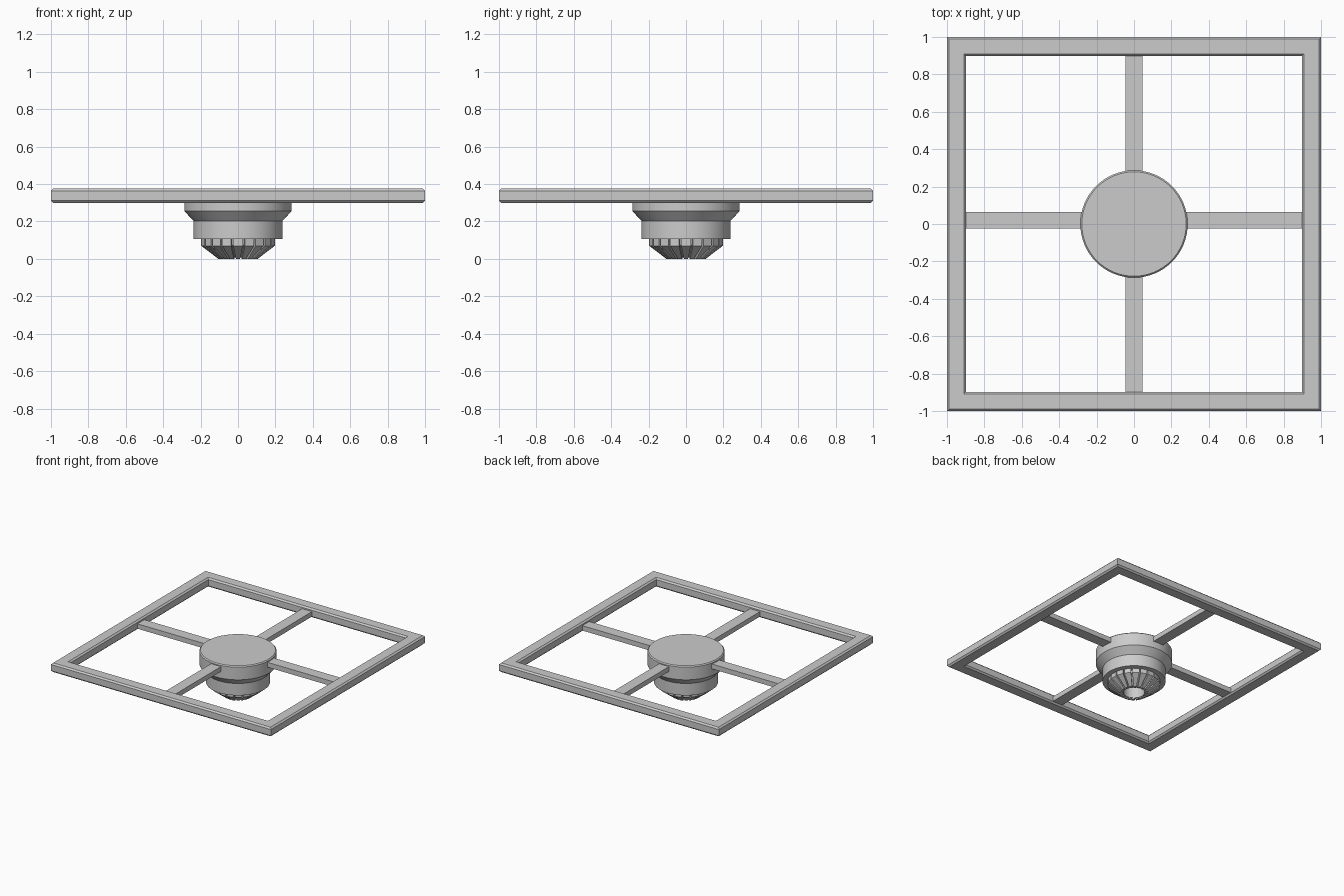
import bpy, bmesh, math
from mathutils import Matrix

if "Cube" in bpy.data.objects:
    bpy.data.objects.remove(bpy.data.objects["Cube"])

grey = bpy.data.materials.new("light_grey")
grey.diffuse_color = (0.6, 0.6, 0.6, 1)
grey.use_nodes = True
grey.node_tree.nodes["Principled BSDF"].inputs["Base Color"].default_value = grey.diffuse_color


def finish(name, bm, smooth=False):
    bmesh.ops.recalc_face_normals(bm, faces=bm.faces[:])
    me = bpy.data.meshes.new(name)
    bm.to_mesh(me)
    bm.free()
    me.materials.append(grey)
    ob = bpy.data.objects.new(name, me)
    bpy.context.collection.objects.link(ob)
    if smooth:
        bpy.context.view_layer.objects.active = ob
        ob.select_set(True)
        bpy.ops.object.shade_smooth_by_angle(angle=math.radians(25))
        ob.select_set(False)
    return ob


def box(name, x0, x1, y0, y1, z0, z1):
    bm = bmesh.new()
    bmesh.ops.create_cube(bm, size=1)
    for v in bm.verts:
        v.co = (x1 if v.co.x > 0 else x0, y1 if v.co.y > 0 else y0, z1 if v.co.z > 0 else z0)
    return finish(name, bm)


def sweep(name, profile, sides, closed, turn=0, smooth=False):
    """Spin a (radius, height) profile round z; four sides give a square ring."""
    bm = bmesh.new()
    rings = []
    for r, z in profile:
        if r == 0:
            rings.append([bm.verts.new((0, 0, z))] * sides)
            continue
        rings.append([bm.verts.new((r * math.cos(turn + math.tau * i / sides),
                                    r * math.sin(turn + math.tau * i / sides), z))
                      for i in range(sides)])
    pairs = list(zip(rings, rings[1:])) + ([(rings[-1], rings[0])] if closed else [])
    for a, b in pairs:
        for i in range(sides):
            j = (i + 1) % sides
            bm.faces.new(list(dict.fromkeys((a[i], a[j], b[j], b[i]))))
    return finish(name, bm, smooth)


# Square outer frame with chamfered edges
c = 0.012
section = [(1 - c, 0.3), (1, 0.3 + c), (1, 0.375 - c), (1 - c, 0.375),
           (0.897 + c, 0.375), (0.897, 0.375 - c), (0.897, 0.3 + c), (0.897 + c, 0.3)]
sweep("outer_frame", [(r * math.sqrt(2), z) for r, z in section], 4, True, math.pi / 4)

# Four spokes; the side pair sits slightly off centre
for side, s in (("left", -1), ("right", 1)):
    a, b = sorted((0.2 * s, 0.9 * s))
    box("spoke_" + side, a, b, -0.025, 0.065, 0.312, 0.352)
for side, s in (("front", -1), ("back", 1)):
    a, b = sorted((0.2 * s, 0.9 * s))
    box("spoke_" + side, -0.045, 0.045, a, b, 0.312, 0.352)

# Round hub stepping down to the motor housing
sweep("hub", [(0, 0.368), (0.279, 0.368), (0.287, 0.36), (0.287, 0.256), (0.238, 0.203),
              (0.238, 0.105), (0, 0.105)], 64, False, smooth=True)

# Hollow tapered core behind the vent fins
sweep("vent_core", [(0.18, 0.11), (0.18, 0.075), (0.092, 0.008), (0.08, 0.008),
                    (0.08, 0.11)], 40, True, smooth=True)

# Ring of vent fins: wide at the rim, narrow at the bottom
FINS = 20
bm = bmesh.new()
outline = [(0.085, 0.11, 0.011), (0.197, 0.11, 0.026), (0.197, 0.07, 0.026),
           (0.105, 0.0, 0.011), (0.085, 0.0, 0.009)]
for k in range(FINS):
    spin = Matrix.Rotation(math.tau * (k + 0.0) / FINS, 4, 'Z')
    sides = []
    for s in (-1, 1):
        vs = [bm.verts.new((r, s * w, z)) for r, z, w in outline]
        bm.faces.new(vs)
        sides.append(vs)
    n = len(outline)
    for i in range(n):
        j = (i + 1) % n
        bm.faces.new((sides[0][i], sides[0][j], sides[1][j], sides[1][i]))
    bmesh.ops.transform(bm, matrix=spin, verts=sides[0] + sides[1])
finish("vent_fins", bm)
